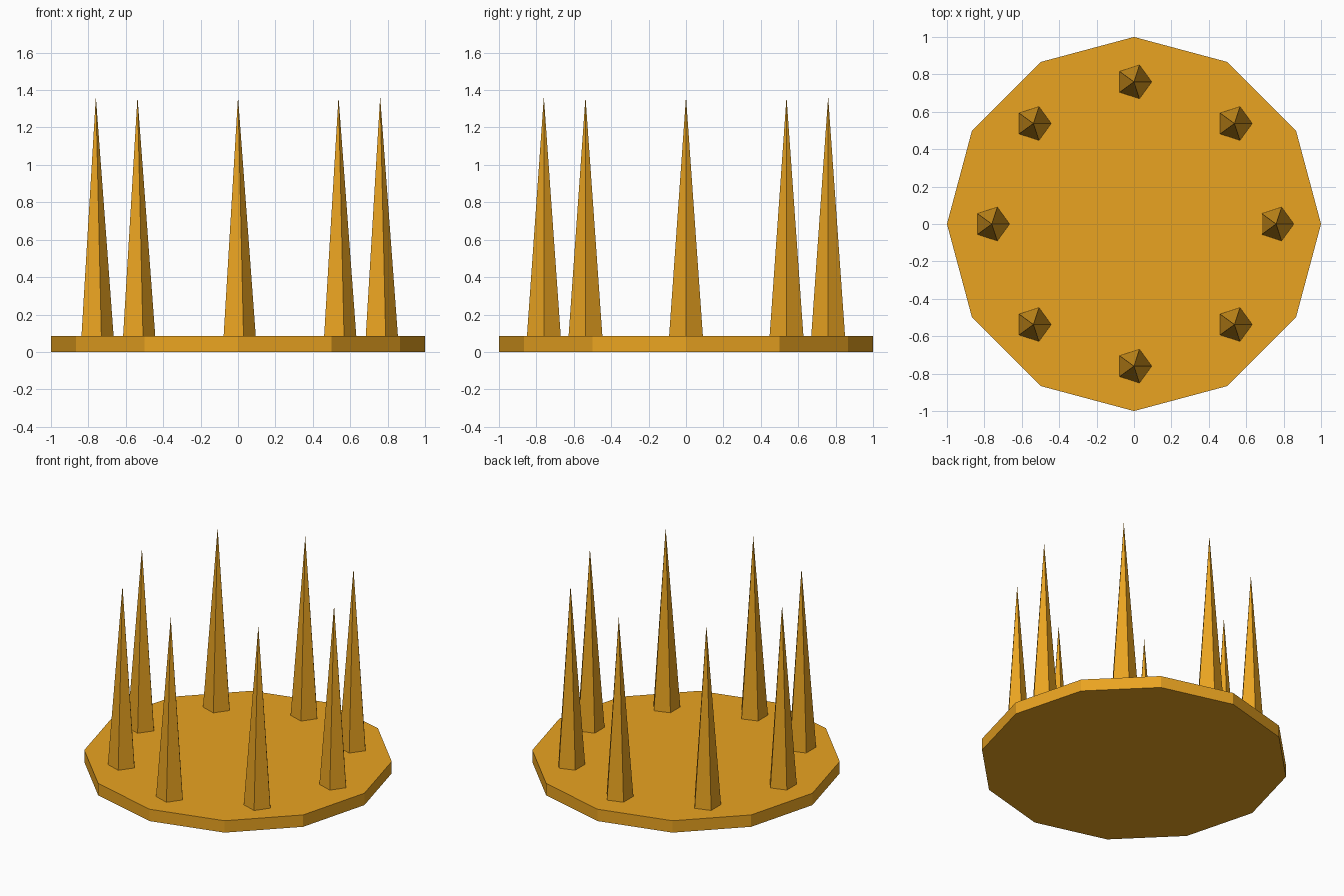
import bpy, bmesh, math
from mathutils import Matrix

if "Cube" in bpy.data.objects:
    bpy.data.objects.remove(bpy.data.objects["Cube"])

gold = bpy.data.materials.new("gold")
gold.diffuse_color = (0.82, 0.37, 0.015, 1)
gold.use_nodes = True
gold.node_tree.nodes["Principled BSDF"].inputs["Base Color"].default_value = gold.diffuse_color


def cone(name, sides, r_base, r_top, z0, z1, x=0, y=0):
    """Flat-shaded cone or prism with one corner pointing to +x."""
    bm = bmesh.new()
    place = Matrix.Translation((0, 0, (z0 + z1) / 2)) @ Matrix.Rotation(-math.pi / 2, 4, 'Z')
    bmesh.ops.create_cone(bm, cap_ends=True, segments=sides, radius1=r_base,
                          radius2=r_top, depth=z1 - z0, matrix=place)
    mesh = bpy.data.meshes.new(name)
    bm.to_mesh(mesh)
    bm.free()
    mesh.materials.append(gold)
    obj = bpy.data.objects.new(name, mesh)
    obj.location = (x, y, 0)
    bpy.context.collection.objects.link(obj)
    return obj


# Twelve-sided base plate
cone("base_plate", 12, 1.0, 1.0, 0, 0.085)

# Ring of eight five-sided spikes, all facing the same way
for i in range(8):
    a = i * math.pi / 4
    cone(f"spike_{i + 1}", 5, 0.095, 0, 0.085, 1.365,
         0.76 * math.cos(a), 0.76 * math.sin(a))
